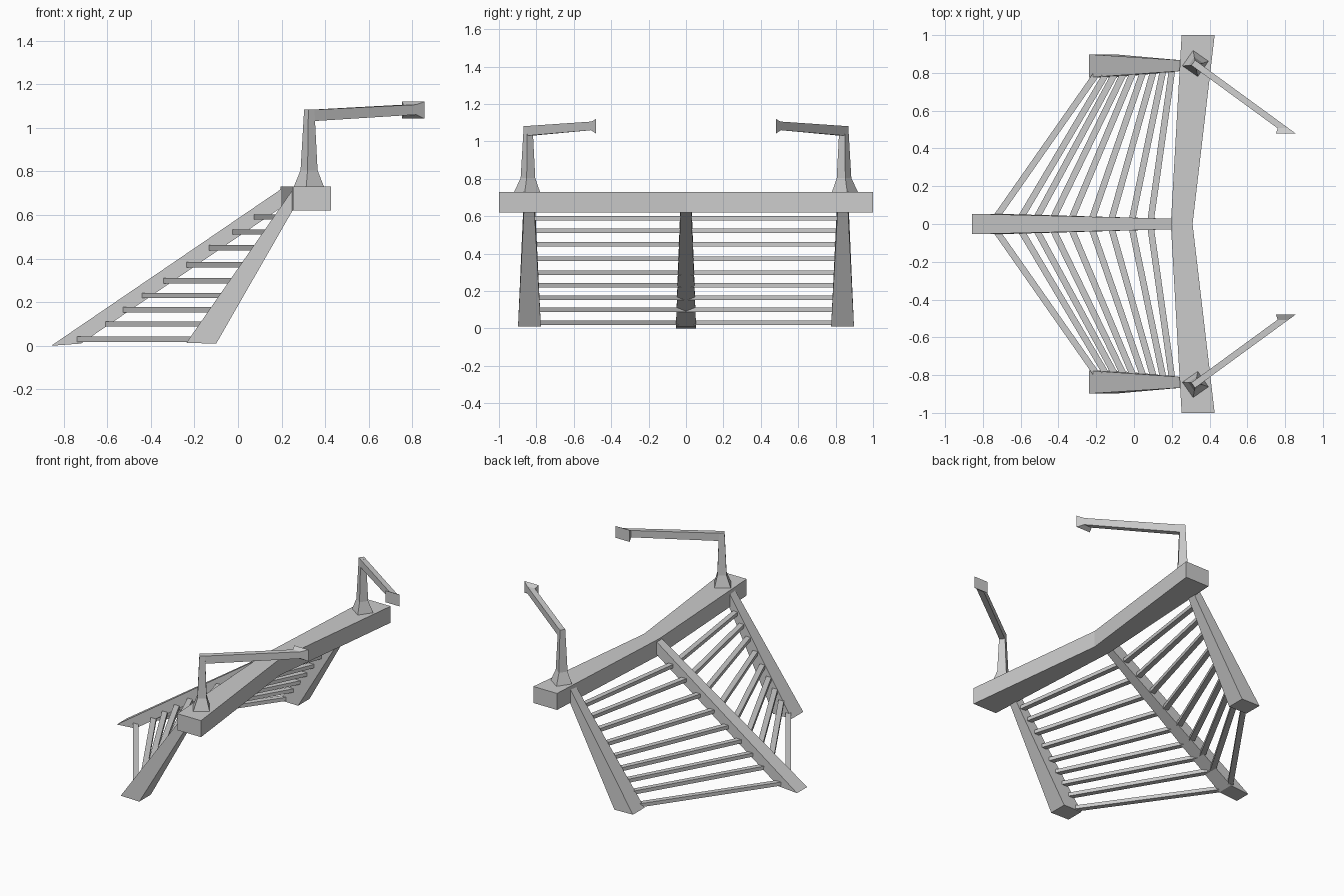
import bpy, bmesh
from math import radians
from mathutils import Vector, Matrix

if "Cube" in bpy.data.objects:
    bpy.data.objects.remove(bpy.data.objects["Cube"])


def loft(name, rings, mirror=False):
    """Skin a chain of four-point rings, cap both ends, optionally mirror across y."""
    bm = bmesh.new()
    loops = [[bm.verts.new(p) for p in ring] for ring in rings]
    for a, b in zip(loops, loops[1:]):
        for i in range(4):
            j = (i + 1) % 4
            bm.faces.new((a[i], a[j], b[j], b[i]))
    bm.faces.new(loops[0])
    bm.faces.new(loops[-1])
    bmesh.ops.recalc_face_normals(bm, faces=bm.faces)
    mesh = bpy.data.meshes.new(name)
    bm.to_mesh(mesh)
    bm.free()
    obj = bpy.data.objects.new(name, mesh)
    bpy.context.collection.objects.link(obj)
    if mirror:
        m = obj.modifiers.new("Mirror", 'MIRROR')
        m.use_axis = (False, True, False)
        m.use_mirror_merge = False
    return obj


def ring_y(y, x0, x1, z0, z1):
    return [(x0, y, z0), (x1, y, z0), (x1, y, z1), (x0, y, z1)]


def sloped_rail(name, foot, top, mirror):
    """Tapered rail from a flat foot on the ground up to a vertical end in the beam."""
    x0, x1, y0, y1, z0, z1 = foot
    tx, ty0, ty1, tz0, tz1 = top
    loft(name, [
        [(x0, y0, z0), (x0, y1, z0), (x1, y1, z1), (x1, y0, z1)],
        [(tx, ty0, tz1), (tx, ty1, tz1), (tx, ty1, tz0), (tx, ty0, tz0)],
    ], mirror)


# Bent cross beam
loft("cross_beam", [
    ring_y(-1, 0.252, 0.427, 0.62, 0.73),
    ring_y(0, 0.195, 0.31, 0.62, 0.73),
    ring_y(1, 0.252, 0.427, 0.62, 0.73)])

# Sloping rails
sloped_rail("center_rail", (-0.857, -0.72, -0.054, 0.054, 0.0, 0.01),
            (0.2, -0.028, 0.028, 0.635, 0.72), False)
sloped_rail("side_rail", (-0.237, -0.10, 0.776, 0.898, 0.013, 0.01),
            (0.25, 0.81, 0.867, 0.62, 0.715), True)

# Rungs fanning between the centre rail and side rails: (left end x, height)
rungs = [(-0.77, 0.03), (-0.635, 0.1), (-0.55, 0.165), (-0.46, 0.23), (-0.36, 0.298),
         (-0.25, 0.372), (-0.145, 0.45), (-0.035, 0.522), (0.065, 0.59)]
for i, (x, z) in enumerate(rungs):
    a = Vector((x + 0.022, 0.01, z))
    b = Vector((-0.235 + 0.683 * z + 0.034, 0.82, z))
    d = (b - a).normalized()
    side = Vector((d.y, -d.x, 0)) * 0.017
    up = Vector((0, 0, 0.012))
    loft(f"rung_{i + 1}", [[p - side - up, p + side - up, p + side + up, p - side + up]
                           for p in (a, b)], True)

# Flared posts standing on the beam, turned towards the arms
rot = Matrix.Rotation(radians(-35), 3, 'Z')


def square(cx, cy, z, h):
    return [Vector((cx, cy, z)) + rot @ Vector((sx * h, sy * h, 0))
            for sx, sy in ((-1, -1), (1, -1), (1, 1), (-1, 1))]


loft("post", [square(0.325, 0.85, 0.725, 0.051), square(0.326, 0.845, 0.805, 0.028),
              square(0.327, 0.844, 1.083, 0.017)], True)

# Angled arms ending in a flared tip
c = Vector((0.327, 0.844, 0))
side = rot @ Vector((0, 0.017, 0))
lo, hi = Vector((0, 0, 1.03)), Vector((0, 0, 1.082))
loft("arm", [
    [c - side + lo, c + side + lo, c + side + hi, c - side + hi],
    ring_y(0.507, 0.76, 0.818, 1.06, 1.106),
    ring_y(0.48, 0.752, 0.855, 1.042, 1.12)], True)
